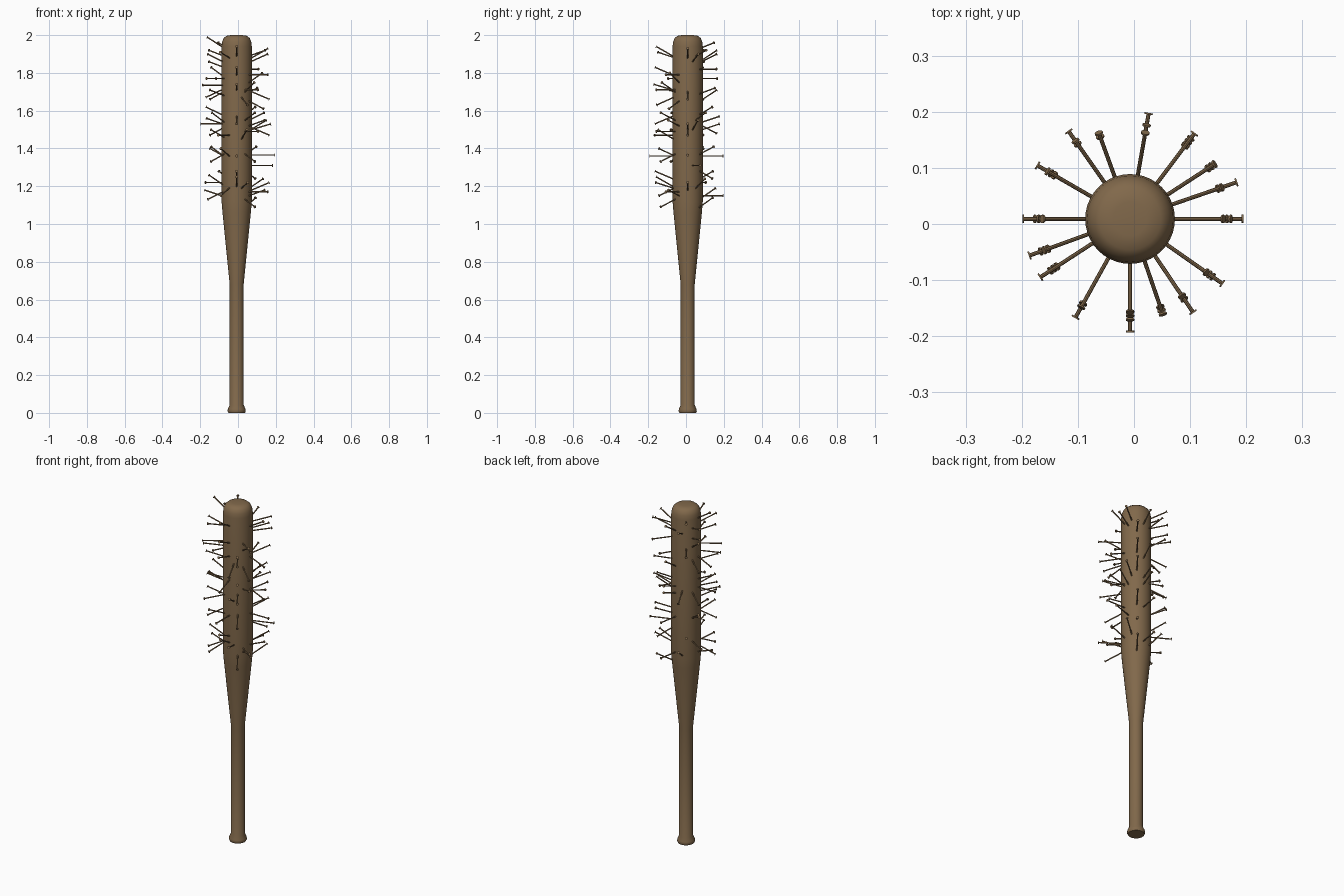
import bpy, bmesh, math
from mathutils import Vector, Matrix

if "Cube" in bpy.data.objects:
    bpy.data.objects.remove(bpy.data.objects["Cube"])

AXIS = Vector((-0.007, 0.009, 0))
BARREL_R = 0.08


def material(name, color):
    m = bpy.data.materials.new(name)
    m.diffuse_color = (*color, 1)
    m.use_nodes = True
    m.node_tree.nodes["Principled BSDF"].inputs["Base Color"].default_value = m.diffuse_color
    return m


def finish(bm, name, mat):
    bmesh.ops.recalc_face_normals(bm, faces=bm.faces)
    me = bpy.data.meshes.new(name)
    bm.to_mesh(me)
    bm.free()
    me.materials.append(mat)
    ob = bpy.data.objects.new(name, me)
    bpy.context.collection.objects.link(ob)
    bpy.context.view_layer.objects.active = ob
    ob.select_set(True)
    bpy.ops.object.shade_smooth_by_angle(angle=math.radians(40))
    ob.select_set(False)
    return ob


wood = material("wood", (0.22, 0.14, 0.07))

# Bat body: one lathed profile (radius, height)
profile = [(0, 0), (0.044, 0), (0.048, 0.008), (0.047, 0.02),
           (0.037, 0.042), (0.037, 0.68), (0.075, 1.06),
           (0.08, 1.12), (0.08, 1.94), (0.077, 1.965), (0.069, 1.984),
           (0.055, 1.996), (0.03, 2.0), (0, 2.0)]
bm = bmesh.new()
verts = [bm.verts.new(AXIS + Vector((r, 0, z))) for r, z in profile]
edges = [bm.edges.new(p) for p in zip(verts, verts[1:])]
bmesh.ops.spin(bm, geom=verts + edges, cent=AXIS, axis=(0, 0, 1),
               angle=math.tau, steps=40)
bmesh.ops.remove_doubles(bm, verts=bm.verts, dist=1e-5)
finish(bm, "bat_body", wood)

# Nails per side: directions to cycle through, head heights to cycle with.
# The rise of each nail follows a repeating up / level / down rhythm.
RISES = (0.05, 0.03, 0.0, 0.04, -0.04)
right_side = ([0, 33, 325, 19, 0, 304, 53],
              [1.93, 1.92, 1.79, 1.90, 1.66, 1.75, 1.72, 1.365, 1.59, 1.61,
               1.55, 1.53, 1.49, 1.41, 1.47, 1.24, 1.18, 1.31, 1.22, 1.09, 1.14])
back_side = ([80, 125, 53, 110, 150, 80],
             [1.92, 1.96, 1.82, 1.90, 1.66, 1.71, 1.57, 1.77, 1.62, 1.48,
              1.41, 1.53, 1.36, 1.28, 1.24, 1.19, 1.86, 1.15])
left_side = ([180, 150, 213, 200],
             [1.99, 1.92, 1.77, 1.90, 1.67, 1.83, 1.71, 1.735, 1.62, 1.47,
              1.59, 1.56, 1.53, 1.40, 1.33, 1.26, 1.18, 1.22, 1.50, 1.13])
front_side = ([270, 241, 304, 270, 289, 325],
              [1.94, 1.91, 1.71, 1.83, 1.63, 1.80, 1.74, 1.47, 1.59, 1.53,
               1.50, 1.55, 1.36, 1.40, 1.33, 1.25, 1.22, 1.17, 1.28, 1.15])


def add_rod(bm, start, end, r, count):
    d = end - start
    mat = Matrix.Translation((start + end) / 2) @ d.to_track_quat('Z', 'Y').to_matrix().to_4x4()
    bmesh.ops.create_cone(bm, cap_ends=True, segments=count, radius1=r,
                          radius2=r, depth=d.length, matrix=mat)


# Each nail is a thin shank driven in, with a flat disc head at the outer end;
# steeper nails sit deeper
for side, (angles, heights) in (("right", right_side), ("back", back_side),
                                ("left", left_side), ("front", front_side)):
    longest = 0.122 if side in ("right", "front") else 0.112
    bm = bmesh.new()
    for i, z in enumerate(heights):
        a = math.radians(angles[i % len(angles)])
        rise = RISES[i % len(RISES)]
        reach = longest - 0.7 * abs(rise)
        out = Vector((math.cos(a), math.sin(a), 0))
        slope = out * reach + Vector((0, 0, rise))
        step = slope.normalized()
        tip = AXIS + out * (BARREL_R + reach) + Vector((0, 0, z))
        add_rod(bm, tip - slope - step * 0.02, tip, 0.0036, 8)
        add_rod(bm, tip - step * 0.003, tip, 0.0075, 12)
    finish(bm, side + "_nails", wood)
